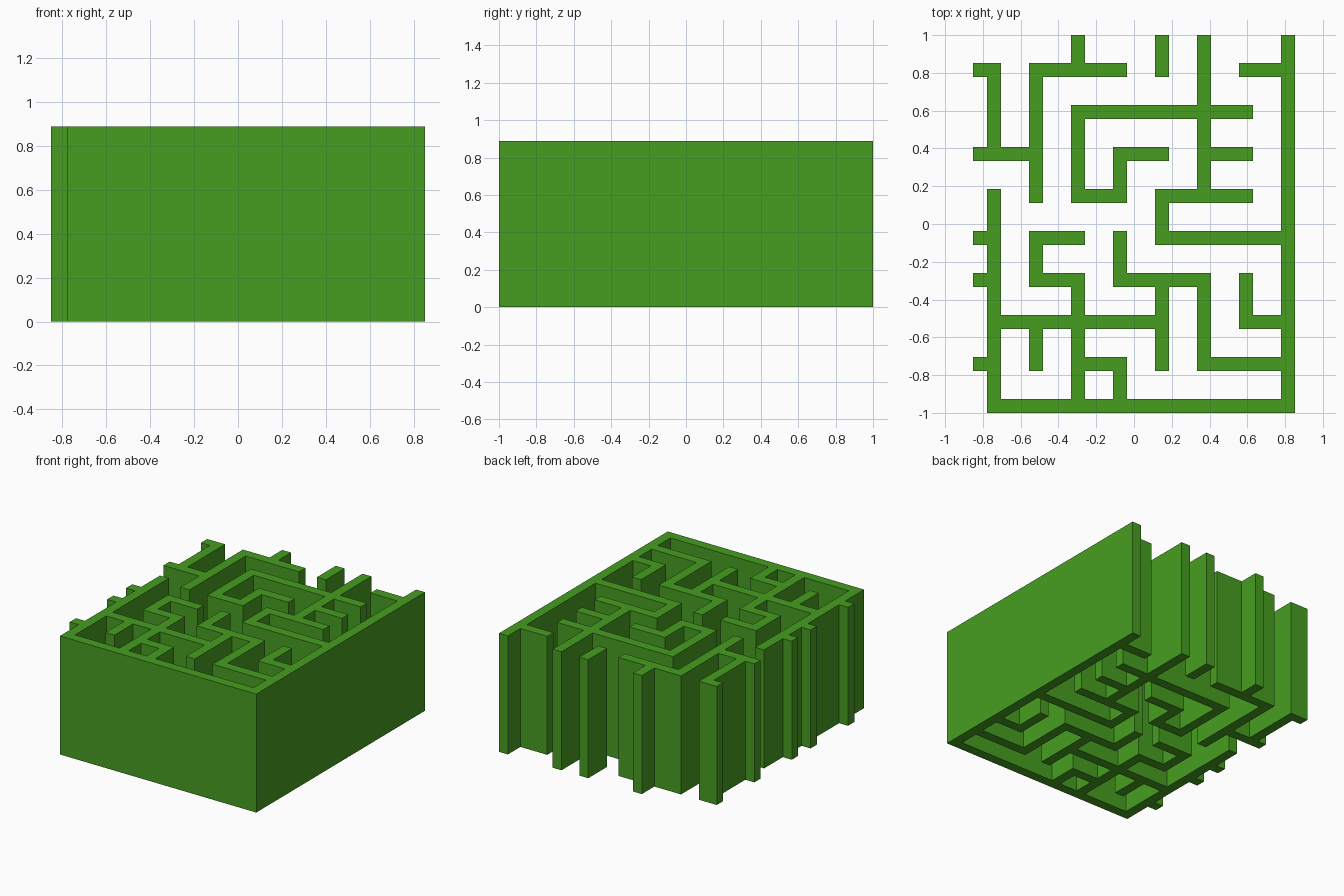
import bpy, bmesh

cube = bpy.data.objects.get("Cube")
if cube:
    bpy.data.objects.remove(cube, do_unlink=True)

U = 2 / 27            # wall thickness
HEIGHT = 12 * U
L, T = -1 / 3, 26 / 3  # stubs at the left and back edges, in path steps

# Walls on a lattice three thicknesses apart: line -> (start, end) runs
ACROSS = {
    0: [(0, 7)],
    1: [(L, 0), (2, 3), (5, 7)],
    2: [(0, 4), (6, 7)],
    3: [(L, 0), (1, 2), (3, 5)],
    4: [(L, 0), (1, 2), (4, 7)],
    5: [(2, 3), (4, 6)],
    6: [(L, 1), (3, 4), (5, 6)],
    7: [(2, 6)],
    8: [(L, 0), (1, 3), (6, 7)],
}
ALONG = {
    0: [(0, 5), (6, 8)],
    1: [(1, 2), (3, 4), (5, 8)],
    2: [(0, 3), (5, 7), (8, T)],
    3: [(0, 1), (3, 4), (5, 6)],
    4: [(1, 3), (4, 5), (8, T)],
    5: [(1, 3), (5, T)],
    6: [(2, 3)],
    7: [(0, T)],
}


def run(a, b):
    return range(round(3 * a), round(3 * b) + 1)


# Squares of floor plan covered by walls
cells = set()
for j, runs in ACROSS.items():
    cells |= {(k + 1, 3 * j) for a, b in runs for k in run(a, b)}
for i, runs in ALONG.items():
    cells |= {(3 * i + 1, k) for a, b in runs for k in run(a, b)}

# Floor plan as one joined sheet
bm = bmesh.new()
corners = {}


def corner(c, r):
    if (c, r) not in corners:
        corners[c, r] = bm.verts.new(((c - 11.5) * U, (r - 13.5) * U, 0))
    return corners[c, r]


for c, r in sorted(cells):
    bm.faces.new([corner(c, r), corner(c + 1, r), corner(c + 1, r + 1), corner(c, r + 1)])

# Raise the plan into solid walls, keeping the underside
ext = bmesh.ops.extrude_face_region(bm, geom=bm.faces[:], use_keep_orig=True)
top = [g for g in ext["geom"] if isinstance(g, bmesh.types.BMVert)]
bmesh.ops.translate(bm, verts=top, vec=(0, 0, HEIGHT))
bmesh.ops.recalc_face_normals(bm, faces=bm.faces[:])

# Merge the flat wall sides into single panels
seams = [e for e in bm.edges
         if abs(e.verts[0].co.z - e.verts[1].co.z) > 0.1
         and len(e.link_faces) == 2 and e.calc_face_angle() < 0.01]
bmesh.ops.dissolve_edges(bm, edges=seams, use_verts=False)

mesh = bpy.data.meshes.new("maze_walls")
bm.to_mesh(mesh)
bm.free()
maze = bpy.data.objects.new("maze_walls", mesh)
bpy.context.collection.objects.link(maze)

# Hedge green
green = bpy.data.materials.new("hedge_green")
green.use_nodes = True
color = (0.062, 0.34, 0.015, 1)
green.diffuse_color = color
green.node_tree.nodes["Principled BSDF"].inputs["Base Color"].default_value = color
mesh.materials.append(green)
